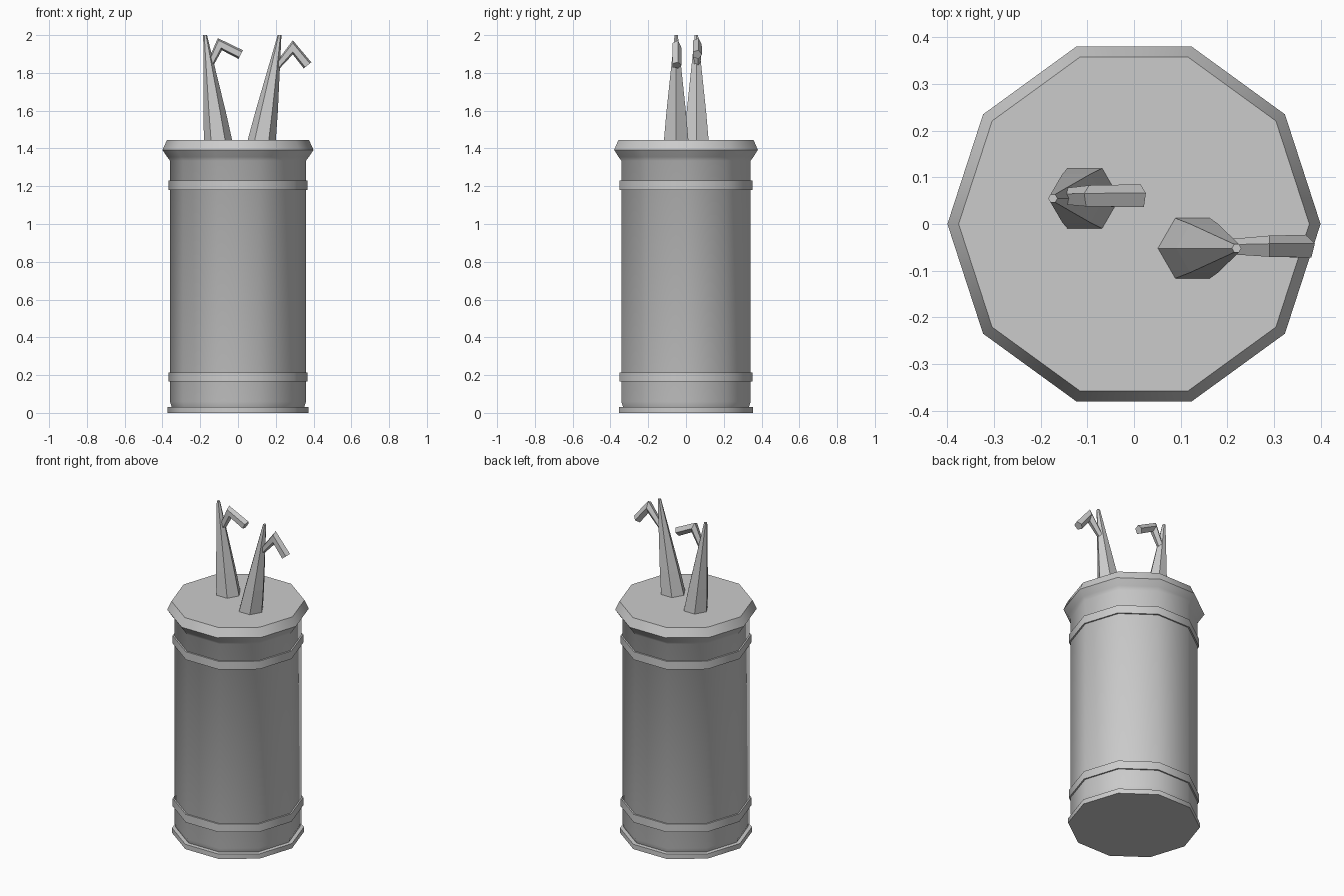
import bpy, bmesh, math
from mathutils import Vector

cube = bpy.data.objects.get("Cube")
if cube:
    bpy.data.objects.remove(cube)

grey = bpy.data.materials.new("light_grey")
grey.use_nodes = True
grey.diffuse_color = (0.6, 0.6, 0.6, 1)
grey.node_tree.nodes["Principled BSDF"].inputs["Base Color"].default_value = (0.6, 0.6, 0.6, 1)


def loft(name, rings, closed=False, smooth=None):
    """Skin a list of rings; cap the ends, or join the last ring to the first."""
    bm = bmesh.new()
    loops = [[bm.verts.new(p) for p in ring] for ring in rings]
    n = len(loops[0])
    pairs = list(zip(loops, loops[1:]))
    if closed:
        pairs.append((loops[-1], loops[0]))
    else:
        bm.faces.new(loops[0])
        bm.faces.new(loops[-1])
    for a, b in pairs:
        for i in range(n):
            j = (i + 1) % n
            bm.faces.new((a[i], a[j], b[j], b[i]))
    bmesh.ops.recalc_face_normals(bm, faces=bm.faces)
    mesh = bpy.data.meshes.new(name)
    bm.to_mesh(mesh)
    bm.free()
    mesh.materials.append(grey)
    obj = bpy.data.objects.new(name, mesh)
    bpy.context.collection.objects.link(obj)
    if smooth:
        bpy.ops.object.select_all(action='DESELECT')
        obj.select_set(True)
        bpy.context.view_layer.objects.active = obj
        bpy.ops.object.shade_smooth_by_angle(angle=math.radians(smooth))
    return obj


def flat_ring(x, y, z, r, sides):
    steps = [math.tau * i / sides for i in range(sides)]
    return [(x + r * math.cos(a), y + r * math.sin(a), z) for a in steps]


def turned(name, profile, closed=False):
    return loft(name, [flat_ring(0, 0, z, r, 10) for r, z in profile], closed, 40)


# Ten-sided can with foot, body and flared rim
turned("foot", [(0.373, 0), (0.373, 0.03), (0.35, 0.032)])
turned("body", [(0.35, 0.03), (0.36, 0.06), (0.36, 1.335), (0.375, 1.355),
                (0.4, 1.392), (0.376, 1.445)])

# Raised bands around the body
for name, low, high in (("lower_band", 0.165, 0.215), ("upper_band", 1.18, 1.23)):
    turned(name, [(0.355, low), (0.369, low), (0.369, high), (0.355, high)], True)


def prong(side, base_x, tip_x, y):
    """Leaning six-sided spike standing on the lid."""
    mid_x = base_x + (tip_x - base_x) * 0.27
    loft(side + "_prong", [flat_ring(base_x, y, 1.44, 0.075, 6),
                           flat_ring(mid_x, y, 1.59, 0.06, 6),
                           flat_ring(tip_x, y, 2.0, 0.01, 6)])


def hook(side, y, path, radii):
    """Bent five-sided arm, mitred at the elbow."""
    pts = [Vector((x, y, z)) for x, z in path]
    d1, d2 = (pts[1] - pts[0]).normalized(), (pts[2] - pts[1]).normalized()
    mitre = 1 / math.cos(d1.angle(d2) / 2)
    rings = []
    for p, d, r, s in zip(pts, (d1, (d1 + d2).normalized(), d2), radii, (1, mitre, 1)):
        up = Vector((-d.z, 0, d.x))
        rings.append([p + Vector((0, r * math.cos(a), 0)) + up * (r * s * math.sin(a))
                      for a in (math.tau * i / 5 for i in range(5))])
    loft(side + "_hook", rings)


prong("left", 0.125, 0.22, -0.052)
prong("right", -0.105, -0.174, 0.055)
hook("left", -0.05, [(0.208, 1.835), (0.29, 1.935), (0.368, 1.84)], (0.018, 0.025, 0.027))
hook("right", 0.058, [(-0.155, 1.83), (-0.096, 1.952), (0.014, 1.897)], (0.018, 0.025, 0.027))
